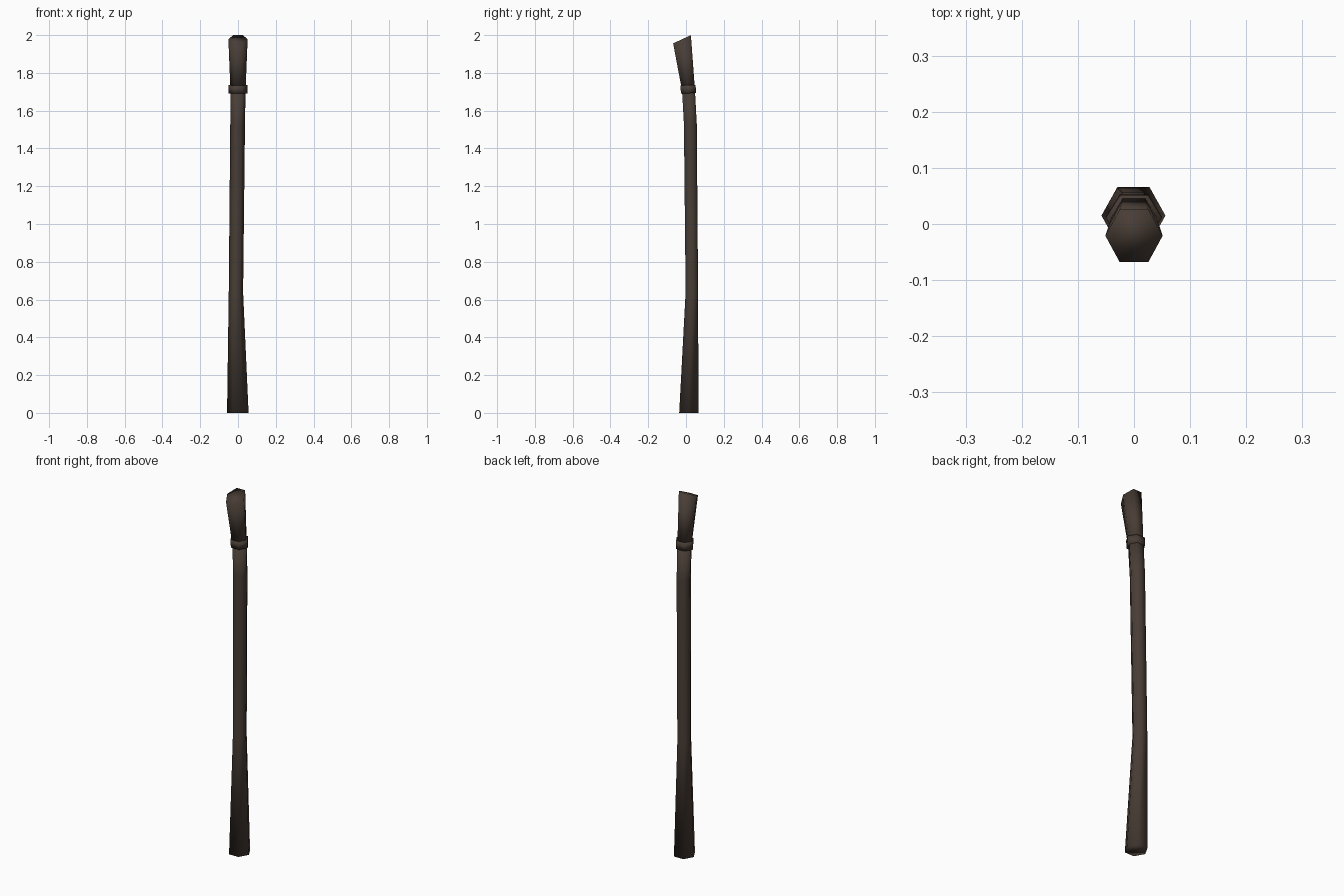
import bpy, bmesh, math

if "Cube" in bpy.data.objects:
    bpy.data.objects.remove(bpy.data.objects["Cube"])

wood = bpy.data.materials.new("dark_brown_wood")
wood.diffuse_color = (0.066, 0.047, 0.036, 1)
wood.use_nodes = True
wood.node_tree.nodes["Principled BSDF"].inputs["Base Color"].default_value = wood.diffuse_color


def hex_loft(name, rings):
    """Loft hexagons; ring = (x centre, y centre, z, x radius, y half depth, z slope along y)."""
    bm = bmesh.new()
    loops = []
    for cx, cy, z, rx, ry, slope in rings:
        loop = []
        for i in range(6):
            a = math.radians(60 * i)
            dy = ry * math.sin(a) / math.sin(math.radians(60))
            loop.append(bm.verts.new((cx + rx * math.cos(a), cy + dy, z + slope * dy)))
        loops.append(loop)
    for lo, hi in zip(loops, loops[1:]):
        for i in range(6):
            j = (i + 1) % 6
            bm.faces.new((lo[i], lo[j], hi[j], hi[i]))
    bm.faces.new(loops[0][::-1])
    bm.faces.new(loops[-1])
    for f in bm.faces:
        f.smooth = True
    me = bpy.data.meshes.new(name)
    bm.to_mesh(me)
    bm.free()
    me.materials.append(wood)
    ob = bpy.data.objects.new(name, me)
    bpy.context.collection.objects.link(ob)
    return ob


# Slightly crooked tapering pole
hex_loft("pole", [
    (-0.001, 0.015, 0.00, 0.057, 0.051, 0),
    (-0.011, 0.031, 0.64, 0.038, 0.033, 0),
    (-0.002, 0.023, 1.53, 0.039, 0.034, 0),
    (0.000, 0.013, 1.71, 0.040, 0.034, 0.1),
])

# Raised collar near the top
hex_loft("collar", [
    (0.0, 0.013, 1.692, 0.050, 0.040, 0.03),
    (0.0, 0.011, 1.735, 0.050, 0.040, 0.03),
])

# Flared head leaning forward with a slanted end
hex_loft("head", [
    (0.0, 0.013, 1.71, 0.040, 0.034, 0.1),
    (0.0, -0.021, 1.978, 0.051, 0.047, 0.46),
])
